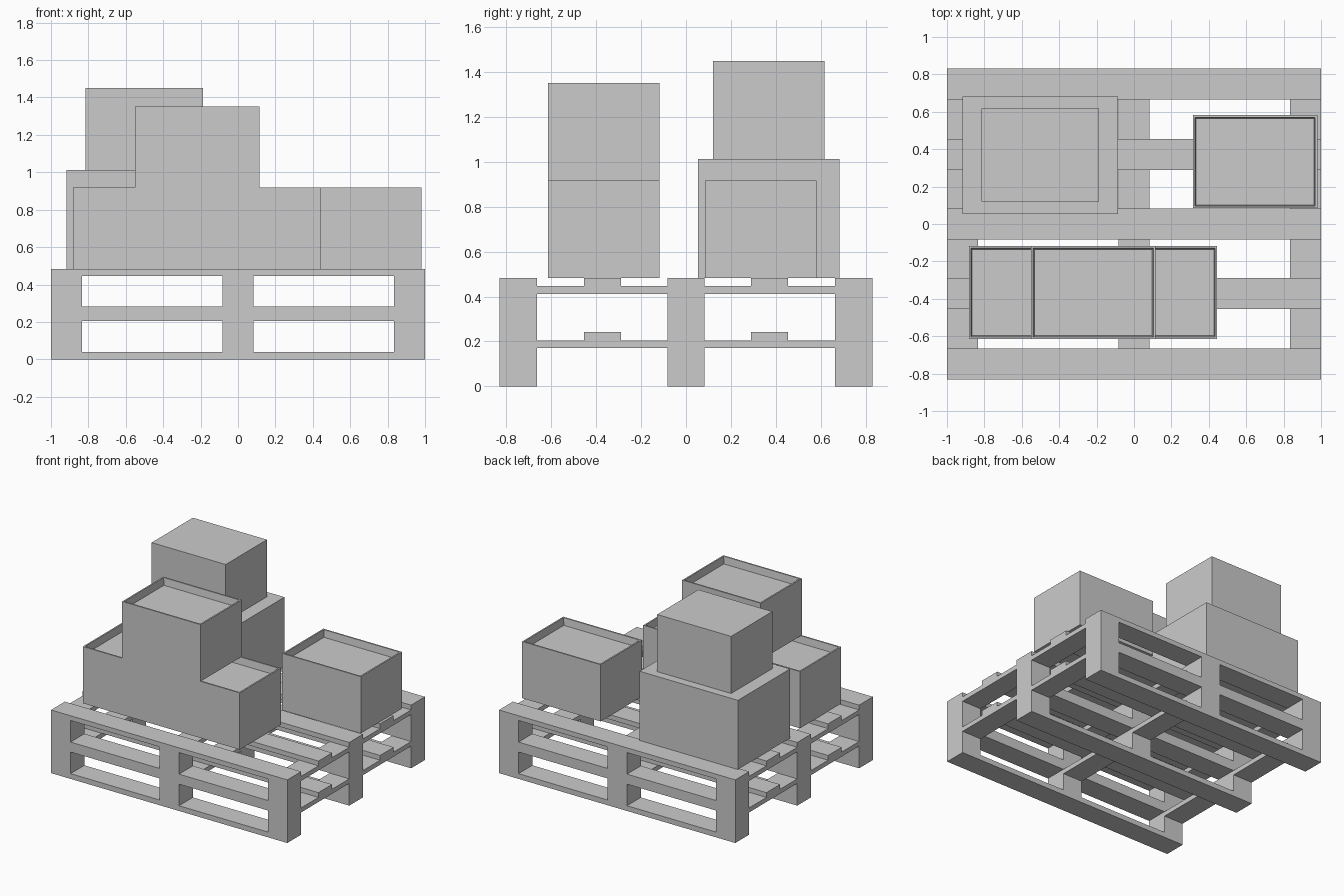
import bpy, bmesh

if "Cube" in bpy.data.objects:
    bpy.data.objects.remove(bpy.data.objects["Cube"])

PALLET_H = 0.2417
LINES_X = [(-1, -0.835), (-0.083, 0.083), (0.835, 1)]
LINES_Y = [(-0.832, -0.665), (-0.083, 0.083), (0.665, 0.832)]
SLATS_Y = [(-0.455, -0.29), (0.29, 0.455)]


def finish(name, bm):
    bmesh.ops.recalc_face_normals(bm, faces=bm.faces)
    mesh = bpy.data.meshes.new(name)
    bm.to_mesh(mesh)
    bm.free()
    obj = bpy.data.objects.new(name, mesh)
    bpy.context.collection.objects.link(obj)
    return obj


def add_box(bm, x, y, z):
    verts = bmesh.ops.create_cube(bm, size=1)["verts"]
    for v in verts:
        for i, (lo, hi) in enumerate((x, y, z)):
            v.co[i] = hi if v.co[i] > 0 else lo


def boxes(name, items):
    bm = bmesh.new()
    for item in items:
        add_box(bm, *item)
    return finish(name, bm)


def crate(name, x, y, z, size=(0.665, 0.497, 0.434)):
    """Box with a thin rim around a slightly tapered recessed lid."""
    bm = bmesh.new()
    add_box(bm, (x, x + size[0]), (y, y + size[1]), (z, z + size[2]))
    bm.normal_update()
    top = max(bm.faces, key=lambda f: f.calc_center_median().z)
    bmesh.ops.inset_region(bm, faces=[top], thickness=0.016)
    bmesh.ops.inset_region(bm, faces=[top], thickness=0.009)
    for v in top.verts:
        v.co.z -= 0.055
    return finish(name, bm)


# Two stacked pallets
for n, label in enumerate(("lower_pallet", "upper_pallet")):
    b = n * PALLET_H
    full_x, full_y = (-1, 1), (-0.832, 0.832)
    boxes(label + "_bottom_boards", [(full_x, y, (b, b + 0.04)) for y in LINES_Y])
    boxes(label + "_blocks",
          [(x, y, (b + 0.04, b + 0.17)) for x in LINES_X for y in LINES_Y])
    boxes(label + "_cross_boards",
          [(x, full_y, (b + 0.17, b + 0.205)) for x in LINES_X])
    boxes(label + "_top_boards",
          [(full_x, y, (b + 0.205, b + PALLET_H)) for y in LINES_Y + SLATS_Y])

# Plain cartons at the back left
deck = 2 * PALLET_H
boxes("large_carton", [((-0.918, -0.085), (0.053, 0.683), (deck, 1.013))])
boxes("small_carton", [((-0.815, -0.188), (0.12, 0.618), (1.013, 1.45))])

# Rimmed crates: one alone, three stacked as a pyramid
crate("single_crate", 0.315, 0.085, deck)
crate("stack_left_crate", -0.883, -0.615, deck)
crate("stack_right_crate", -0.22, -0.615, deck)
crate("stack_top_crate", -0.55, -0.615, deck + 0.434)
